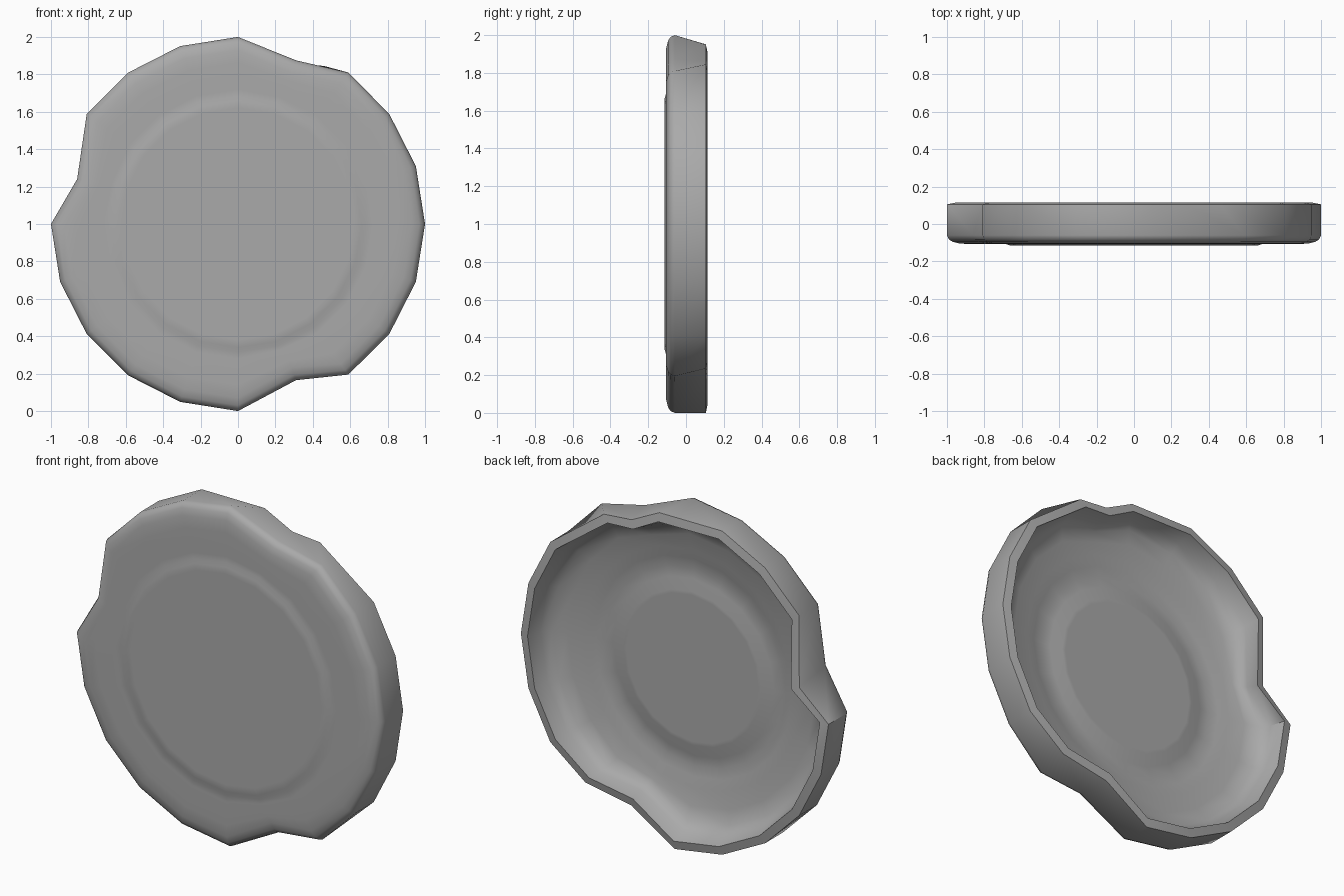
import bpy, bmesh, math

cube = bpy.data.objects.get("Cube")
if cube:
    bpy.data.objects.remove(cube, do_unlink=True)

SIDES = 20

# Pressed metal colour
metal = bpy.data.materials.new("grey metal")
metal.use_nodes = True
colour = (0.4, 0.4, 0.4, 1)
metal.diffuse_color = colour
metal.node_tree.nodes["Principled BSDF"].inputs["Base Color"].default_value = colour

# Dents: side number -> rim position (x, z from the middle) at the front and the back
DENTS = {
    3: ((0.59, 0.81), (0.46, 0.845)),
    4: ((0.31, 0.875), (0.28, 0.86)),
    5: ((0.0, 1.0), (0.1, 0.95)),
    9: ((-0.86, 0.24), (-0.81, 0.165)),
    16: ((0.31, -0.835), (0.28, -0.82)),
    17: ((0.59, -0.805), (0.58, -0.765)),
}

# Cross-section (radius, y) from the front middle, over the rim, to the hollow back
PROFILE = [
    (0.62, -0.115), (0.66, -0.115), (0.685, -0.107), (0.72, -0.107),
    (0.86, -0.107), (0.93, -0.105), (0.97, -0.095), (0.99, -0.082), (1.0, -0.06),
    (1.0, 0.105), (0.95, 0.115),
    (0.925, 0.03), (0.88, -0.015), (0.8, -0.04), (0.7, -0.053),
    (0.64, -0.068), (0.58, -0.078), (0.52, -0.074), (0.45, -0.056), (0.43, -0.056),
]


def rim_point(side, radius, y):
    """Point on the round profile, shifted by any dent, fading towards the middle."""
    angle = math.tau * side / SIDES
    x, z = math.cos(angle), math.sin(angle)
    px, pz = x * radius, z * radius
    if side in DENTS:
        (fx, fz), (bx, bz) = DENTS[side]
        back = min(max((y + 0.06) / 0.165, 0), 1)
        fade = min(max((radius - 0.7) / 0.22, 0), 1)
        px += fade * (fx + (bx - fx) * back - x)
        pz += fade * (fz + (bz - fz) * back - z)
    return px, y, pz + 1


# Cap shell
bm = bmesh.new()
rings = [[bm.verts.new(rim_point(i, r, y)) for i in range(SIDES)] for r, y in PROFILE]
for a, b in zip(rings, rings[1:]):
    for i in range(SIDES):
        j = (i + 1) % SIDES
        bm.faces.new((a[i], a[j], b[j], b[i]))
bm.faces.new(rings[0])
bm.faces.new(rings[-1][::-1])
bmesh.ops.recalc_face_normals(bm, faces=bm.faces)
mesh = bpy.data.meshes.new("dented_cap")
bm.to_mesh(mesh)
bm.free()
mesh.materials.append(metal)
cap = bpy.data.objects.new("dented_cap", mesh)
bpy.context.collection.objects.link(cap)

# Smooth pressed surfaces with crisp rim edges
bpy.ops.object.select_all(action="DESELECT")
cap.select_set(True)
bpy.context.view_layer.objects.active = cap
bpy.ops.object.shade_smooth_by_angle(angle=math.radians(48))
